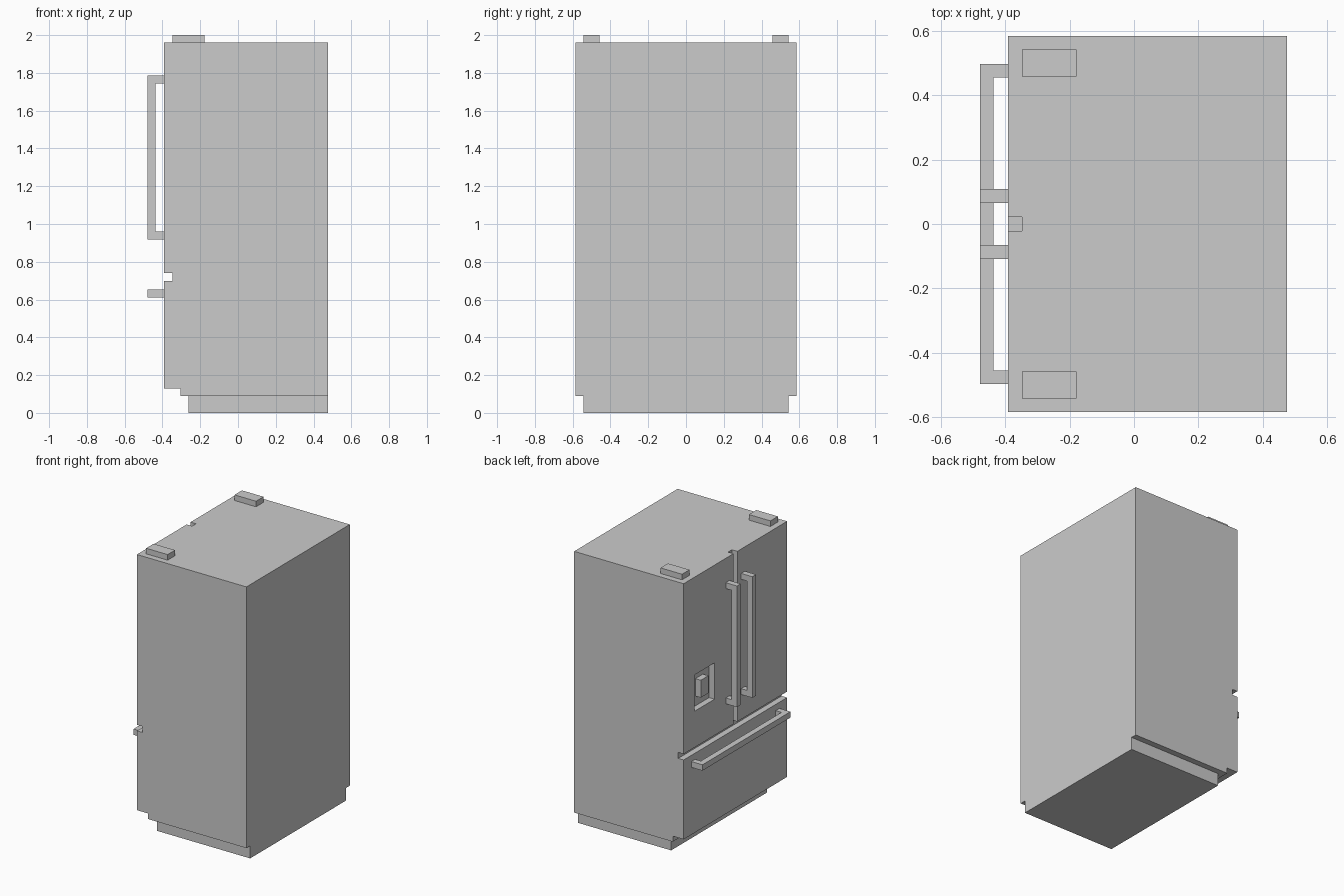
import bpy, bmesh
from mathutils import Vector

if "Cube" in bpy.data.objects:
    bpy.data.objects.remove(bpy.data.objects["Cube"])

FRONT, GASKET, BACK = -0.391, -0.348, 0.476   # door face, cabinet front, rear (x)
HALF_W, TOP = 0.585, 1.96


def prism(name, outline, extrude):
    """Closed solid from a planar outline of 3D points swept along a vector."""
    bm = bmesh.new()
    face = bm.faces.new([bm.verts.new(p) for p in outline])
    res = bmesh.ops.extrude_face_region(bm, geom=[face])
    moved = [v for v in res["geom"] if isinstance(v, bmesh.types.BMVert)]
    bmesh.ops.translate(bm, verts=moved, vec=Vector(extrude))
    bmesh.ops.recalc_face_normals(bm, faces=bm.faces)
    mesh = bpy.data.meshes.new(name)
    bm.to_mesh(mesh)
    bm.free()
    ob = bpy.data.objects.new(name, mesh)
    bpy.context.collection.objects.link(ob)
    return ob


def box(name, x0, x1, y0, y1, z0, z1):
    return prism(name, [(x0, y0, z0), (x1, y0, z0), (x1, y1, z0), (x0, y1, z0)],
                 (0, 0, z1 - z0))


def handle_outline(a, b):
    """C-shaped handle profile as (x, position along handle) pairs."""
    x0, t = -0.479, 0.042
    return [(FRONT, a), (x0, a), (x0, b), (FRONT, b),
            (FRONT, b - t), (x0 + t, b - t), (x0 + t, a + t), (FRONT, a + t)]


# Cabinet with stepped lower front edge, and the recessed plinth
cabinet = [(GASKET, TOP), (BACK, TOP), (BACK, 0.09), (-0.305, 0.09),
           (-0.305, 0.13), (GASKET, 0.13)]
prism("cabinet", [(x, -HALF_W, z) for x, z in cabinet], (0, 2 * HALF_W, 0))
box("plinth", -0.262, BACK, -0.542, 0.542, 0, 0.09)

# Freezer drawer with horizontal handle
box("freezer_drawer", FRONT, GASKET, -HALF_W, HALF_W, 0.13, 0.698)
prism("drawer_handle", [(x, y, 0.612) for x, y in handle_outline(-0.498, 0.498)],
      (0, 0, 0.042))

# Paired doors, vertical handles and top hinge covers
doors = {}
for side, s in (("left", 1), ("right", -1)):
    doors[side] = box(side + "_door", FRONT, GASKET, s * 0.022, s * HALF_W, 0.741, TOP)
    prism(side + "_door_handle",
          [(x, s * 0.066, z) for x, z in handle_outline(0.918, 1.785)],
          (0, s * 0.042, 0))
    box(side + "_hinge_cover", -0.348, -0.178, s * 0.458, s * 0.542, TOP, 2.0)

# Dispenser recess cut through the left door, with its paddle block
cutter = box("dispenser_cutter", FRONT - 0.1, GASKET + 0.05, 0.236, 0.461, 1.0, 1.26)
cutter.hide_render = True
cutter.display_type = 'WIRE'
mod = doors["left"].modifiers.new("dispenser_recess", 'BOOLEAN')
mod.operation = 'DIFFERENCE'
mod.solver = 'EXACT'
mod.object = cutter
box("dispenser_block", FRONT, GASKET, 0.306, 0.391, 1.07, 1.195)
